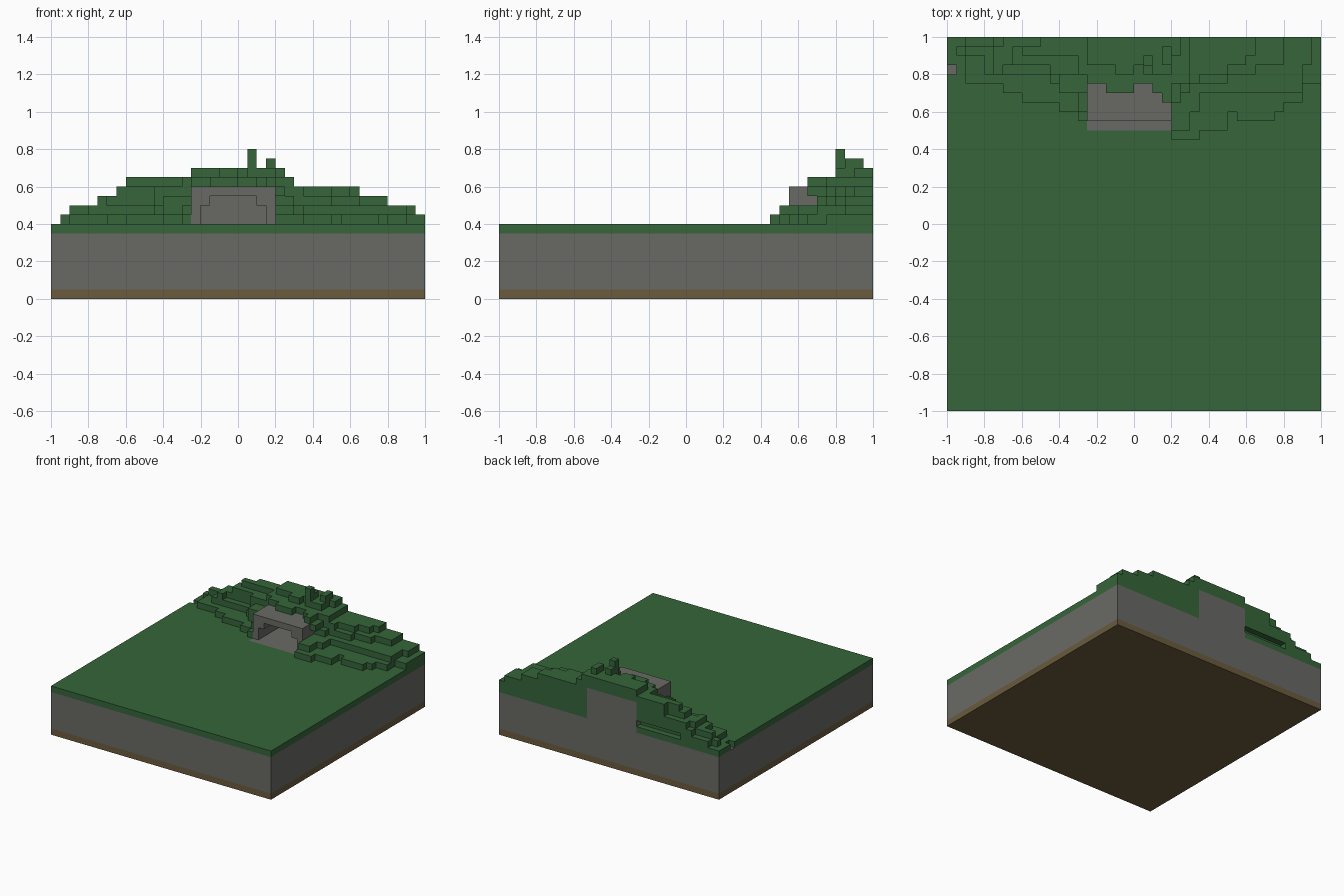
import bpy
import bmesh

cube = bpy.data.objects.get("Cube")
if cube:
    bpy.data.objects.remove(cube, do_unlink=True)


def material(name, rgb):
    lin = [((c / 255 + 0.055) / 1.055) ** 2.4 for c in rgb] + [1.0]
    m = bpy.data.materials.new(name)
    m.use_nodes = True
    m.diffuse_color = lin
    m.node_tree.nodes["Principled BSDF"].inputs["Base Color"].default_value = lin
    return m


GRASS = material("grass green", (54, 101, 58))
STONE = material("stone grey", (105, 105, 101))
EARTH = material("earth brown", (107, 91, 61))


def prism(name, outline, lo, hi, mat, axis="z"):
    """Extrude a closed outline from lo to hi along z (xy outline) or y (xz outline)."""
    pts = [p for i, p in enumerate(outline) if p != outline[i - 1]]
    bm = bmesh.new()
    place = (lambda p: (p[0], p[1], lo)) if axis == "z" else (lambda p: (p[0], lo, p[1]))
    face = bm.faces.new([bm.verts.new(place(p)) for p in pts])
    ext = bmesh.ops.extrude_face_region(bm, geom=[face])
    step = (0, 0, hi - lo) if axis == "z" else (0, hi - lo, 0)
    verts = [g for g in ext["geom"] if isinstance(g, bmesh.types.BMVert)]
    bmesh.ops.translate(bm, verts=verts, vec=step)
    bmesh.ops.recalc_face_normals(bm, faces=bm.faces)
    mesh = bpy.data.meshes.new(name)
    bm.to_mesh(mesh)
    bm.free()
    mesh.materials.append(mat)
    obj = bpy.data.objects.new(name, mesh)
    bpy.context.collection.objects.link(obj)
    return obj


def box(name, x0, x1, y0, y1, z0, z1, mat):
    return prism(name, [(x0, y0), (x1, y0), (x1, y1), (x0, y1)], z0, z1, mat)


def terrace(name, start, strips, z):
    """One stepped hill layer; strips are (end x, front y[, back y]) from left to right."""
    front, back, x = [], [], start
    for strip in strips:
        end, y0 = strip[:2]
        y1 = strip[2] if len(strip) > 2 else 1.0
        front += [(x, y0), (end, y0)]
        back += [(x, y1), (end, y1)]
        x = end
    return prism(name, front + back[::-1], z, z + 0.05, GRASS)


# Ground slab, with the turf cut out around the cave floor and a small bare patch
box("earth_layer", -1, 1, -1, 1, 0, 0.05, EARTH)
box("stone_layer", -1, 1, -1, 1, 0.05, 0.35, STONE)
prism("turf_layer", [(-1, -1), (1, -1), (1, 1), (0.2, 1), (0.2, 0.5), (-0.25, 0.5), (-0.25, 1),
                     (-1, 1), (-1, 0.85), (-0.95, 0.85), (-0.95, 0.8), (-1, 0.8)],
      0.35, 0.4, GRASS)

# Cave: floor, stepped arch and closed rear wall
box("cave_floor", -0.25, 0.2, 0.5, 1, 0.35, 0.4, STONE)
prism("cave_arch", [(-0.25, 0.4), (-0.2, 0.4), (-0.2, 0.5), (-0.15, 0.5), (-0.15, 0.55),
                    (0.1, 0.55), (0.1, 0.5), (0.15, 0.5), (0.15, 0.4), (0.2, 0.4),
                    (0.2, 0.6), (-0.25, 0.6)], 0.55, 0.95, STONE, "y")
box("cave_rear_wall", -0.25, 0.2, 0.95, 1, 0.4, 0.6, STONE)

# Hill terraces left of the cave
left = [
    (-0.95, [(-0.9, 0.9, 0.95), (-0.7, 0.75), (-0.65, 0.7), (-0.6, 0.7, 0.95), (-0.4, 0.65, 0.95),
             (-0.3, 0.6, 0.95), (-0.25, 0.55, 0.95)]),
    (-0.9, [(-0.8, 0.9, 0.95), (-0.75, 0.8, 0.95), (-0.45, 0.8), (-0.4, 0.75),
            (-0.3, 0.7), (-0.25, 0.6)]),
    (-0.75, [(-0.7, 0.8, 0.95), (-0.45, 0.85), (-0.4, 0.8), (-0.25, 0.7)]),
    (-0.65, [(-0.5, 0.85, 0.95), (-0.45, 0.85), (-0.25, 0.8)]),
    (-0.6, [(-0.5, 0.9, 0.95), (-0.3, 0.9), (-0.25, 0.8)]),
]
for i, (start, strips) in enumerate(left):
    terrace(f"left_terrace_{i + 1}", start, strips, 0.4 + 0.05 * i)

# Hill terraces right of the cave
right = [
    [(0.35, 0.45), (0.5, 0.5), (0.55, 0.6), (0.75, 0.55), (0.8, 0.6), (0.9, 0.65), (1, 0.75)],
    [(0.3, 0.5), (0.35, 0.6), (0.9, 0.7), (0.95, 0.85)],
    [(0.3, 0.7), (0.5, 0.75), (0.65, 0.8), (0.8, 0.85)],
    [(0.25, 0.65), (0.35, 0.75), (0.5, 0.8), (0.6, 0.85), (0.65, 0.9)],
]
for i, strips in enumerate(right):
    terrace(f"right_terrace_{i + 1}", 0.2, strips, 0.4 + 0.05 * i)

# Summit over the cave
terrace("summit_lower", -0.25, [(-0.15, 0.75), (0, 0.7), (0.1, 0.75), (0.15, 0.7),
                                (0.2, 0.65), (0.3, 0.75)], 0.6)
terrace("summit_upper", -0.25, [(-0.1, 0.85), (0, 0.8), (0.05, 0.85), (0.15, 0.8),
                                (0.2, 0.8), (0.25, 0.9)], 0.65)
box("tall_pillar", 0.05, 0.1, 0.8, 0.85, 0.7, 0.8, GRASS)
box("pillar_step", 0.05, 0.1, 0.85, 0.9, 0.7, 0.75, GRASS)
box("short_pillar", 0.15, 0.2, 0.85, 0.95, 0.7, 0.75, GRASS)
